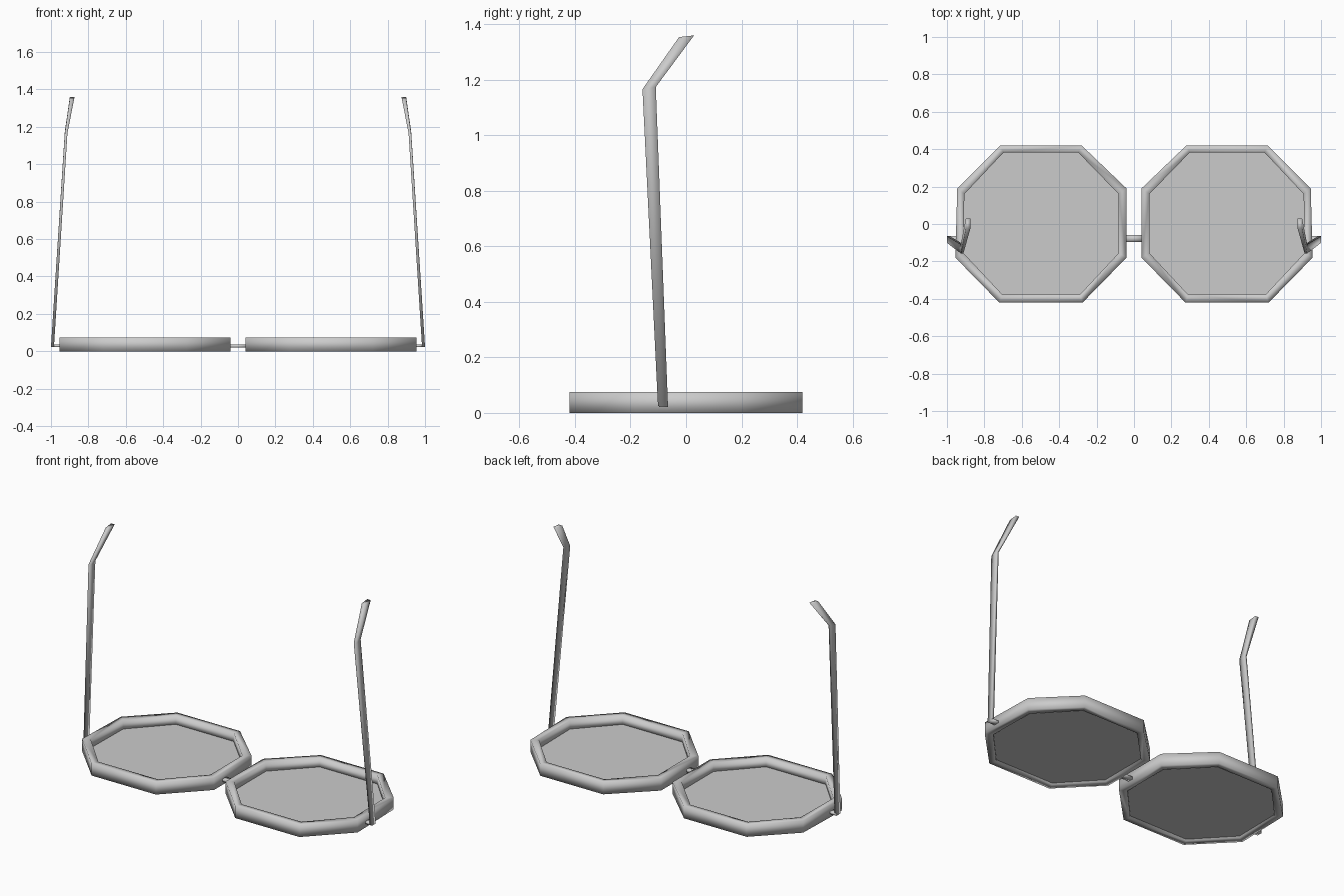
import bpy, bmesh

if "Cube" in bpy.data.objects:
    bpy.data.objects.remove(bpy.data.objects["Cube"])

def make(name, rings, closed=False, smooth=True, mirror=True):
    """Skin a series of equal-sized vertex rings, then mirror across x."""
    bm = bmesh.new()
    vs = [[bm.verts.new(p) for p in r] for r in rings]
    n, m = len(rings), len(rings[0])
    for i in range(n if closed else n - 1):
        a, b = vs[i], vs[(i + 1) % n]
        for j in range(m):
            k = (j + 1) % m
            bm.faces.new((a[j], a[k], b[k], b[j]))
    if not closed:
        bm.faces.new(vs[0][::-1])
        bm.faces.new(vs[-1])
    bmesh.ops.recalc_face_normals(bm, faces=bm.faces)
    for f in bm.faces:
        f.smooth = smooth
    me = bpy.data.meshes.new(name)
    bm.to_mesh(me)
    bm.free()
    ob = bpy.data.objects.new(name, me)
    bpy.context.collection.objects.link(ob)
    if mirror:
        mod = ob.modifiers.new("Mirror", 'MIRROR')
        mod.use_mirror_merge = False
    return ob

def at(pts, z):
    return [(x, y, z) for x, y in pts]

# Octagonal outlines, right-hand side
outer = [(0.28, 0.42), (0.715, 0.42), (0.945, 0.19), (0.955, -0.18),
         (0.72, -0.42), (0.275, -0.42), (0.04, -0.18), (0.04, 0.19)]
inner = [(0.298, 0.382), (0.698, 0.382), (0.907, 0.16), (0.912, -0.155),
         (0.703, -0.378), (0.29, -0.378), (0.082, -0.155), (0.082, 0.16)]

# Rims
make("rims", [at(outer, 0), at(outer, 0.075), at(inner, 0.075), at(inner, 0)], closed=True)

# Lenses, seated slightly into the rims
seat = [(0.497 + (x - 0.497) * 1.02, y * 1.02) for x, y in inner]
make("lenses", [at(seat, 0.012), at(seat, 0.02)], smooth=False)

# Nose bridge and hinges: short bars along x
def bar(x, y0, y1, z0, z1):
    return [(x, y0, z0), (x, y1, z0), (x, y1, z1), (x, y0, z1)]

make("nose_bridge", [bar(x, -0.096, -0.06, 0.02, 0.036) for x in (-0.06, 0.06)], mirror=False)
make("hinges", [bar(x, -0.098, -0.064, 0.022, 0.036) for x in (0.93, 0.996)])

# Temple arms: flat section swept from hinge to ear tip
def section(x, y, z, hx, hy, tilt):
    return [(x + sx * hx, y + sy * hy, z + sy * tilt)
            for sx, sy in ((-1, -1), (1, -1), (1, 1), (-1, 1))]

make("temple_arms", [section(0.992, -0.083, 0.024, 0.008, 0.018, 0.0),
                     section(0.919, -0.133, 1.17, 0.007, 0.024, 0.004),
                     section(0.887, 0.002, 1.357, 0.012, 0.027, 0.003)])
